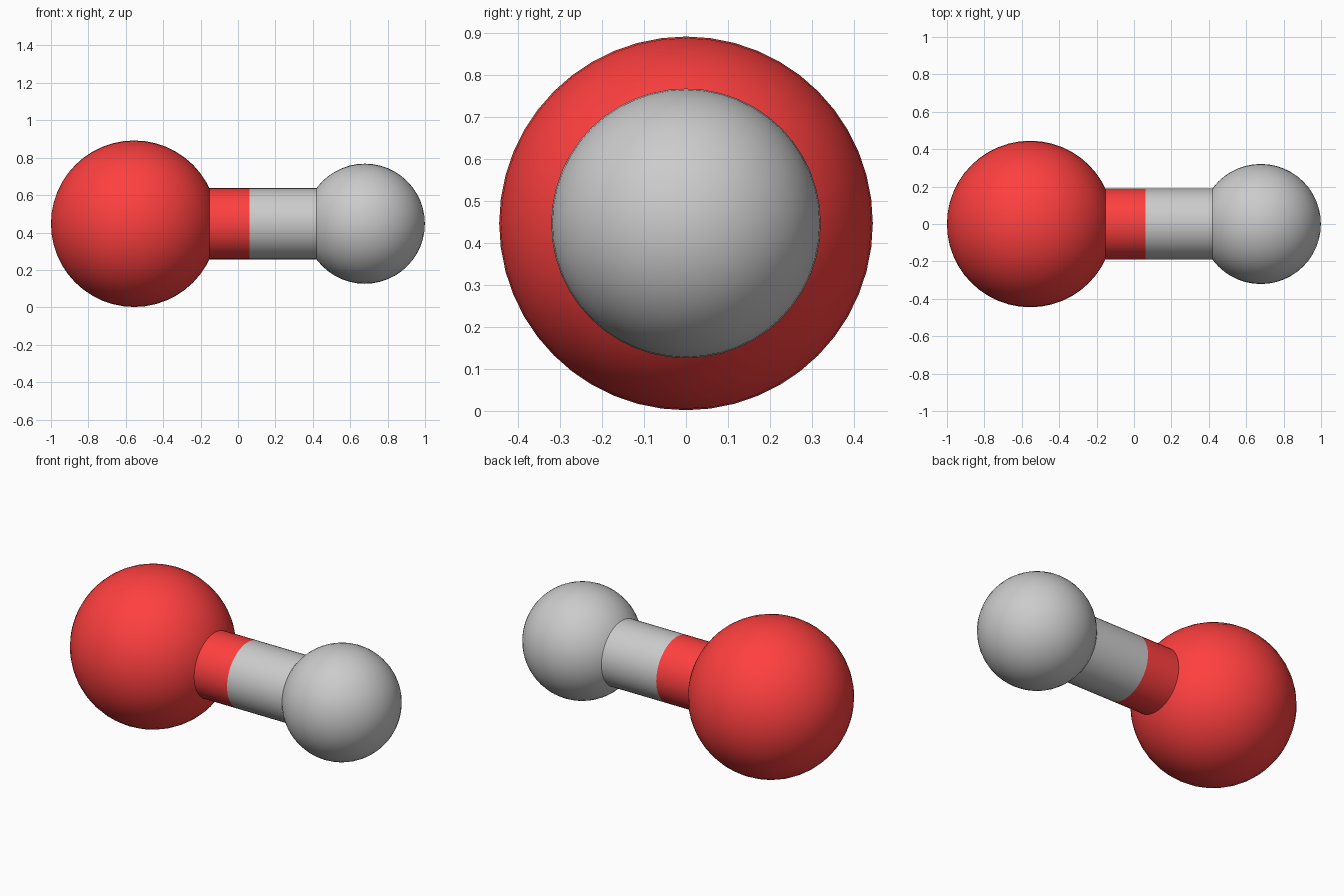
import bpy, math

if "Cube" in bpy.data.objects:
    bpy.data.objects.remove(bpy.data.objects["Cube"])

Z = 0.447
BIG_X, BIG_R = -0.555, 0.445
SMALL_X, SMALL_R = 0.678, 0.321
MID_X = (BIG_X + SMALL_X) / 2
BOND_R = 0.19

red = bpy.data.materials.new("red")
red.diffuse_color = (1.0, 0.05, 0.05, 1)
red.use_nodes = True
red.node_tree.nodes["Principled BSDF"].inputs["Base Color"].default_value = red.diffuse_color


def finish(name, material):
    obj = bpy.context.object
    obj.name = name
    if material:
        obj.data.materials.append(material)
    bpy.ops.object.shade_smooth_by_angle(angle=math.radians(40))


def atom(name, x, radius, material=None):
    bpy.ops.mesh.primitive_uv_sphere_add(segments=48, ring_count=24, radius=radius,
                                         location=(x, 0, Z), rotation=(0, math.pi / 2, 0))
    finish(name, material)


def bond(name, x0, x1, material=None):
    bpy.ops.mesh.primitive_cylinder_add(vertices=48, radius=BOND_R, depth=abs(x1 - x0),
                                        end_fill_type='NOTHING',
                                        location=((x0 + x1) / 2, 0, Z),
                                        rotation=(0, math.pi / 2, 0))
    finish(name, material)


# Two balls
atom("large_ball", BIG_X, BIG_R, red)
atom("small_ball", SMALL_X, SMALL_R)

# Connecting rod, split in colour halfway between the ball centres
bond("red_rod_half", BIG_X, MID_X, red)
bond("grey_rod_half", MID_X, SMALL_X)
